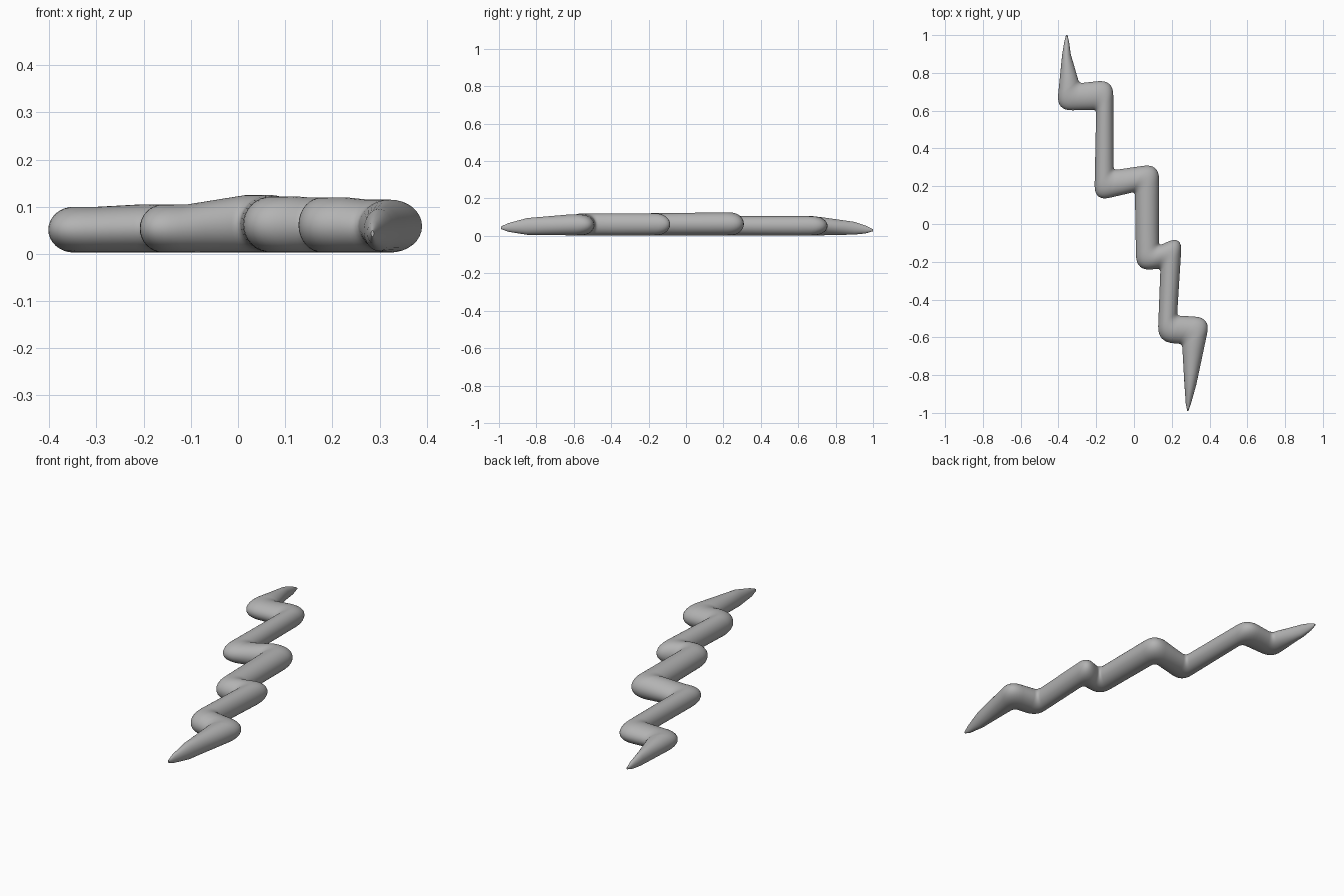
import bpy
import bmesh
import math
from mathutils import Vector

SIDES = 32

# Remove the default object
default = bpy.data.objects.get("Cube")
if default:
    bpy.data.objects.remove(default, do_unlink=True)


def make_material(name, value):
    material = bpy.data.materials.new(name)
    material.use_nodes = True
    colour = (value, value, value, 1)
    material.diffuse_color = colour
    shader = next(n for n in material.node_tree.nodes if n.type == "BSDF_PRINCIPLED")
    shader.inputs["Base Color"].default_value = colour
    shader.inputs["Roughness"].default_value = 0.6
    return material


# Stations along the bolt: left edge x y, right edge x y, bottom z, top z,
# and which edge is the outside of a bend (None where there is no bend)
stations = [
    (-.36, 1.0, -.352, 1.0, .025, .035, None),
    (-.37, .96, -.343, .96, .013, .055, None),
    (-.38, .9, -.335, .9, .007, .075, None),
    (-.41, .6, -.29, .745, .003, .1, "left"),
    (-.2, .605, -.11, .765, .003, .105, "right"),
    (-.21, .12, -.108, .285, .003, .105, "left"),
    (.005, .17, .133, .32, .003, .125, "right"),
    (.012, -.25, .132, -.115, .003, .122, "left"),
    (.14, -.235, .255, -.06, .003, .12, "right"),
    (.125, -.625, .228, -.485, .003, .12, "left"),
    (.255, -.635, .405, -.495, .003, .115, "right"),
    (.267, -.85, .33, -.85, .006, .095, None),
    (.274, -.95, .302, -.95, .022, .068, None),
    (.282, -.99, .288, -.99, .037, .05, None),
]


def round_corner(before, corner, after, radius, t):
    """Point on a quadratic arc that softens one corner of an edge."""
    start = corner + (before - corner).normalized() * radius
    end = corner + (after - corner).normalized() * radius
    return start * (1 - t) ** 2 + corner * 2 * t * (1 - t) + end * t ** 2


def section_edges():
    """Pair the left and right edges, with a fan of sections in each bend."""
    left = [Vector(s[0:2]) for s in stations]
    right = [Vector(s[2:4]) for s in stations]
    sections = []
    for i, station in enumerate(stations):
        low, high, outside = station[4:]
        if outside is None:
            sections.append((left[i], right[i], low, high))
            continue
        steps = 8
        for k in range(steps + 1):
            pair = []
            for side, edge in (("left", left), ("right", right)):
                radius = .085 if side == outside else .02
                pair.append(round_corner(edge[i - 1], edge[i], edge[i + 1],
                                         radius, k / steps))
            sections.append((pair[0], pair[1], low, high))
    return sections


def add_ring(bm, left, right, low, high):
    """Upright elliptical section between two edge points."""
    middle, half = (left + right) / 2, (right - left) / 2
    ring = []
    for k in range(SIDES):
        angle = math.tau * k / SIDES
        flat = middle + half * math.cos(angle)
        height = (low + high) / 2 + (high - low) / 2 * math.sin(angle)
        ring.append(bm.verts.new((flat.x, flat.y, height)))
    return ring


def blend(a, b, t):
    return tuple(p * (1 - t) + q * t for p, q in zip(a, b))


# Zigzag bolt body, lofted through all sections
bm = bmesh.new()
sections = section_edges()
rings = [add_ring(bm, *sections[0])]
for previous, current in zip(sections, sections[1:]):
    gap = ((previous[0] + previous[1]) - (current[0] + current[1])).length / 2
    pieces = max(1, round(gap / .06))
    for k in range(1, pieces + 1):
        rings.append(add_ring(bm, *blend(previous, current, k / pieces)))
for a, b in zip(rings, rings[1:]):
    for k in range(SIDES):
        n = (k + 1) % SIDES
        bm.faces.new((a[k], a[n], b[n], b[k]))

# Close the pointed ends
bm.faces.new(rings[0])
bm.faces.new(rings[-1])
bmesh.ops.recalc_face_normals(bm, faces=bm.faces)

mesh = bpy.data.meshes.new("zigzag_bolt")
bm.to_mesh(mesh)
bm.free()
mesh.materials.append(make_material("mid grey", .45))
bolt = bpy.data.objects.new("zigzag_bolt", mesh)
bpy.context.collection.objects.link(bolt)

# Soft shading over the whole body
bpy.ops.object.select_all(action="DESELECT")
bolt.select_set(True)
bpy.context.view_layer.objects.active = bolt
bpy.ops.object.shade_smooth_by_angle(angle=math.radians(60))
